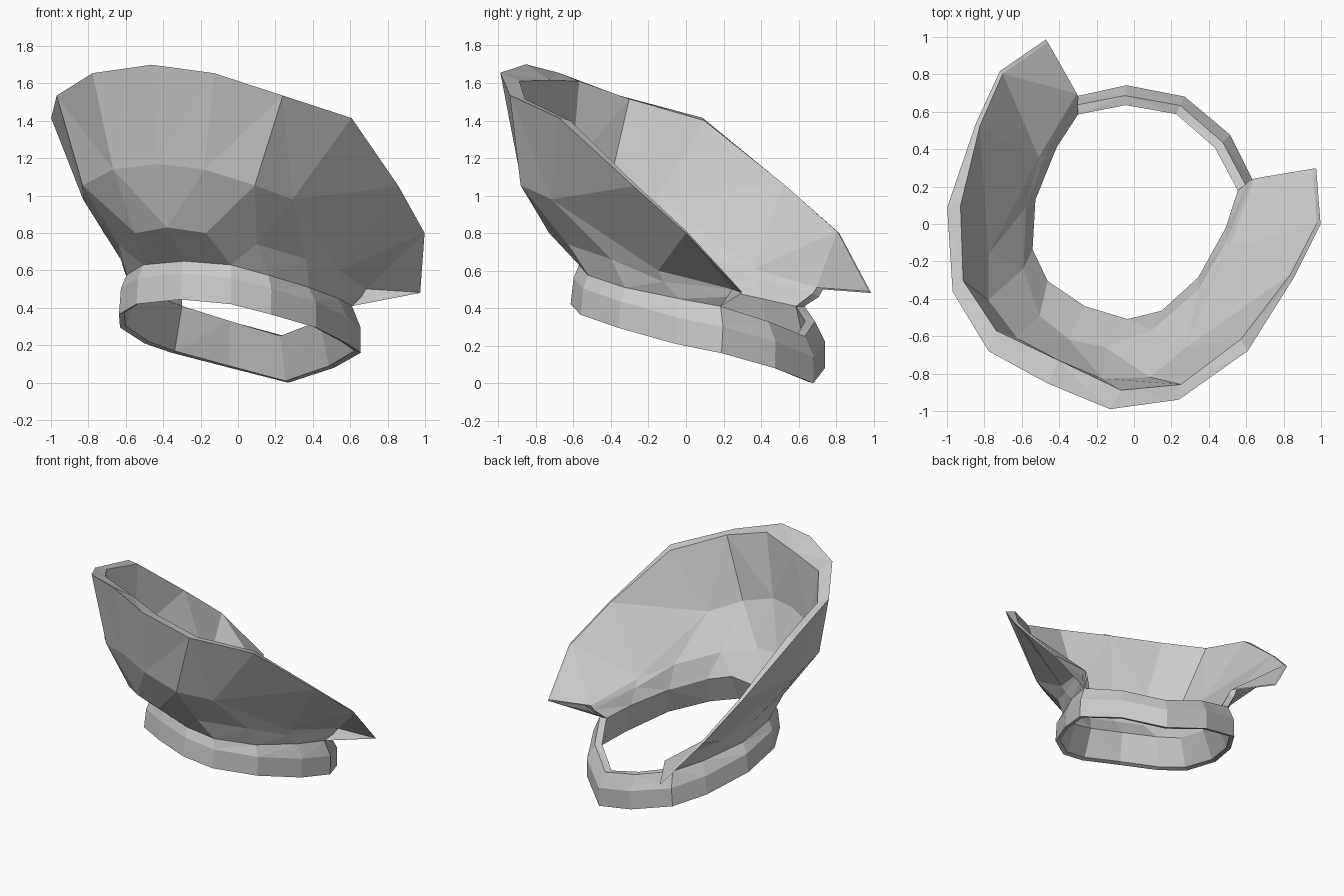
import bpy
import bmesh
import math
from mathutils import Matrix, Vector

default_cube = bpy.data.objects.get("Cube")
if default_cube:
    bpy.data.objects.remove(default_cube, do_unlink=True)

# One plain grey for the whole garment
grey = bpy.data.materials.new("plain_grey")
GREY_VALUE = (0.6, 0.6, 0.6, 1)
grey.use_nodes = True
grey.diffuse_color = GREY_VALUE
shader = grey.node_tree.nodes["Principled BSDF"]
shader.inputs["Base Color"].default_value = GREY_VALUE

# The symmetric shape is turned so that its opening points back and left
PLACEMENT = Matrix.Translation((-0.045, 0.02, 0)) @ Matrix.Rotation(math.radians(-25.5), 4, "Z")


def adjust(row, scale=1.0, shift_y=0.0, lift=0.0):
    """Copy of a half row, scaled in plan, then moved back and up."""
    return [(x * scale, y * scale + shift_y, z + lift) for x, y, z in row]


def mirrored(row, closed):
    """Complete a half row, running from the front centre to the back."""
    other_side = [(-x, y, z) for x, y, z in reversed(row[1:])]
    if closed:
        other_side = other_side[1:]
    return other_side + row


def loft(name, half_rows, closed):
    """Join rows into a tube-like shell; each column is a closed loop."""
    bm = bmesh.new()
    rows = []
    for half in half_rows:
        rows.append([bm.verts.new(PLACEMENT @ Vector(p)) for p in mirrored(half, closed)])
    columns = len(rows[0])
    spans = columns if closed else columns - 1
    for i, row in enumerate(rows):
        following = rows[(i + 1) % len(rows)]
        for j in range(spans):
            k = (j + 1) % columns
            bm.faces.new((row[j], row[k], following[k], following[j]))
    if not closed:
        # End caps
        for j in (0, columns - 1):
            bm.faces.new([row[j] for row in rows])
    bmesh.ops.triangulate(bm, faces=bm.faces[:], quad_method="SHORT_EDGE")
    bmesh.ops.remove_doubles(bm, verts=bm.verts[:], dist=0.0005)
    bmesh.ops.recalc_face_normals(bm, faces=bm.faces[:])
    mesh = bpy.data.meshes.new(name)
    bm.to_mesh(mesh)
    bm.free()
    mesh.materials.append(grey)
    part = bpy.data.objects.new(name, mesh)
    bpy.context.collection.objects.link(part)
    return part


# Neck band: half rows from front centre round to back centre
band_bottom = [(0, -.61, .445), (.28, -.57, .42), (.45, -.43, .365), (.58, -.145, .295),
               (.6, .2, .21), (.56, .455, .16), (.31, .65, .08), (0, .73, 0)]
band_top = [(0, -.57, .65), (.26, -.53, .63), (.42, -.4, .575), (.53, -.13, .51),
            (.55, .2, .45), (.52, .43, .41), (.29, .6, .33), (0, .68, .25)]
band_wall = adjust(band_bottom, 0.99, 0.01, 0.14)
band_top_inner = adjust(band_top, 0.91, 0.01, 0.0)
band_bottom_inner = adjust(band_bottom, 0.95, 0.0, 0.01)
loft("neck_band", [band_bottom, band_wall, band_top, band_top_inner, band_bottom_inner], True)

# Flared collar: half rows from front centre round to the open tip
flare_lower = [(0, -.78, .83), (.21, -.73, .80), (.41, -.525, .74), (.55, -.2, .66),
               (.575, .12, .54), (.55, .5, .46)]
flare_middle = [(0, -.89, 1.17), (.27, -.88, 1.14), (.51, -.756, 1.055), (.62, -.52, .98),
                (.6, .1, .6), (.56, .52, .5)]
rim_outer = [(0, -.967, 1.7), (.36, -.947, 1.655), (.67, -.743, 1.535), (.89, -.35, 1.415),
             (.945, .118, 1.05), (.95, .43, .8), (.8, .69, .48)]
rim_inner = [(0, -.83, 1.615), (.37, -.83, 1.61), (.645, -.665, 1.515), (.83, -.31, 1.4),
             (.92, .118, 1.06), (.93, .425, .81), (.785, .68, .49)]


def with_tip(row):
    """Repeat the last point, so that the tip grows from one corner."""
    return row[:6] + [row[5]]


flare_rows = [
    with_tip(band_top),
    with_tip(flare_lower),
    with_tip(flare_middle),
    rim_outer,
    rim_inner,
    with_tip(adjust(flare_middle, 0.94, 0.01, 0.01)),
    with_tip(adjust(flare_lower, 0.93, 0.02, 0.02)),
    with_tip(band_top_inner),
]
loft("flared_collar", flare_rows, False)
